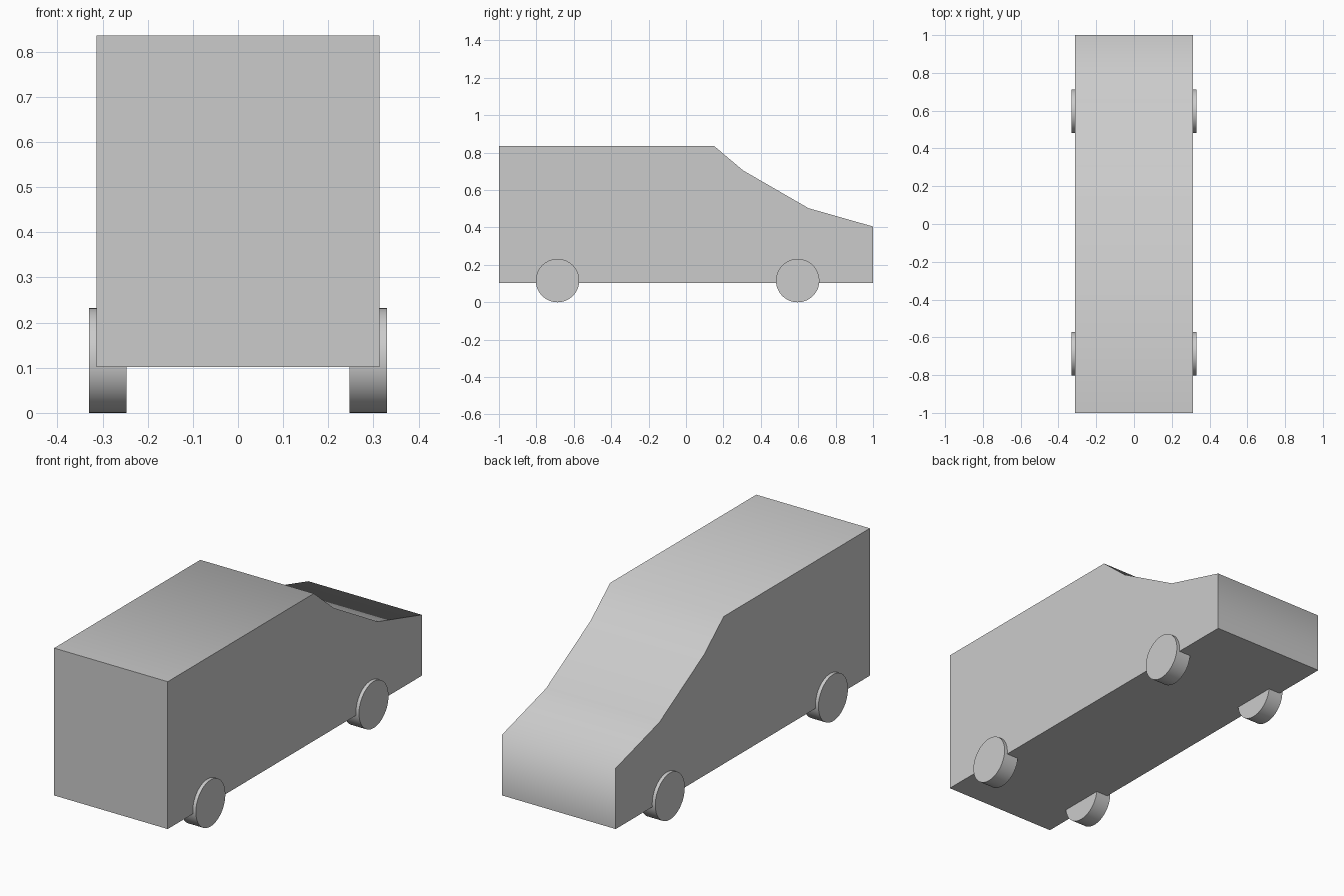
import bpy, bmesh, math
from mathutils import Matrix

cube = bpy.data.objects.get("Cube")
if cube:
    bpy.data.objects.remove(cube, do_unlink=True)

# Single grey finish
grey = bpy.data.materials.new("light_grey")
grey.use_nodes = True
colour = (0.6, 0.6, 0.6, 1)
grey.diffuse_color = colour
grey.node_tree.nodes["Principled BSDF"].inputs["Base Color"].default_value = colour


def finish(name, bm):
    """Turn a bmesh into a shaded object."""
    bmesh.ops.recalc_face_normals(bm, faces=bm.faces)
    mesh = bpy.data.meshes.new(name)
    bm.to_mesh(mesh)
    bm.free()
    mesh.materials.append(grey)
    obj = bpy.data.objects.new(name, mesh)
    bpy.context.collection.objects.link(obj)
    bpy.ops.object.select_all(action='DESELECT')
    obj.select_set(True)
    bpy.context.view_layer.objects.active = obj
    bpy.ops.object.shade_smooth_by_angle(angle=math.radians(80))


# Van body: side profile (y, z) extruded across the width
HALF_WIDTH = 0.313
profile = [(-1, 0.102), (-1, 0.836), (0.15, 0.836), (0.305, 0.705),
           (0.655, 0.503), (1, 0.405), (1, 0.102)]
bm = bmesh.new()
side = bm.faces.new([bm.verts.new((-HALF_WIDTH, y, z)) for y, z in profile])
swept = bmesh.ops.extrude_face_region(bm, geom=[side], use_keep_orig=True)
moved = [v for v in swept["geom"] if isinstance(v, bmesh.types.BMVert)]
bmesh.ops.translate(bm, verts=moved, vec=(2 * HALF_WIDTH, 0, 0))
finish("van_body", bm)

# Wheels: discs standing slightly proud of the body sides
RADIUS, INNER, OUTER = 0.116, 0.247, 0.33
for end, y in (("front", -0.687), ("back", 0.597)):
    for label, sign in (("left", 1), ("right", -1)):
        bm = bmesh.new()
        place = (Matrix.Translation((sign * (INNER + OUTER) / 2, y, RADIUS))
                 @ Matrix.Rotation(math.pi / 2, 4, 'Y'))
        bmesh.ops.create_cone(bm, cap_ends=True, segments=64, radius1=RADIUS,
                              radius2=RADIUS, depth=OUTER - INNER, matrix=place)
        finish(f"{end}_{label}_wheel", bm)
